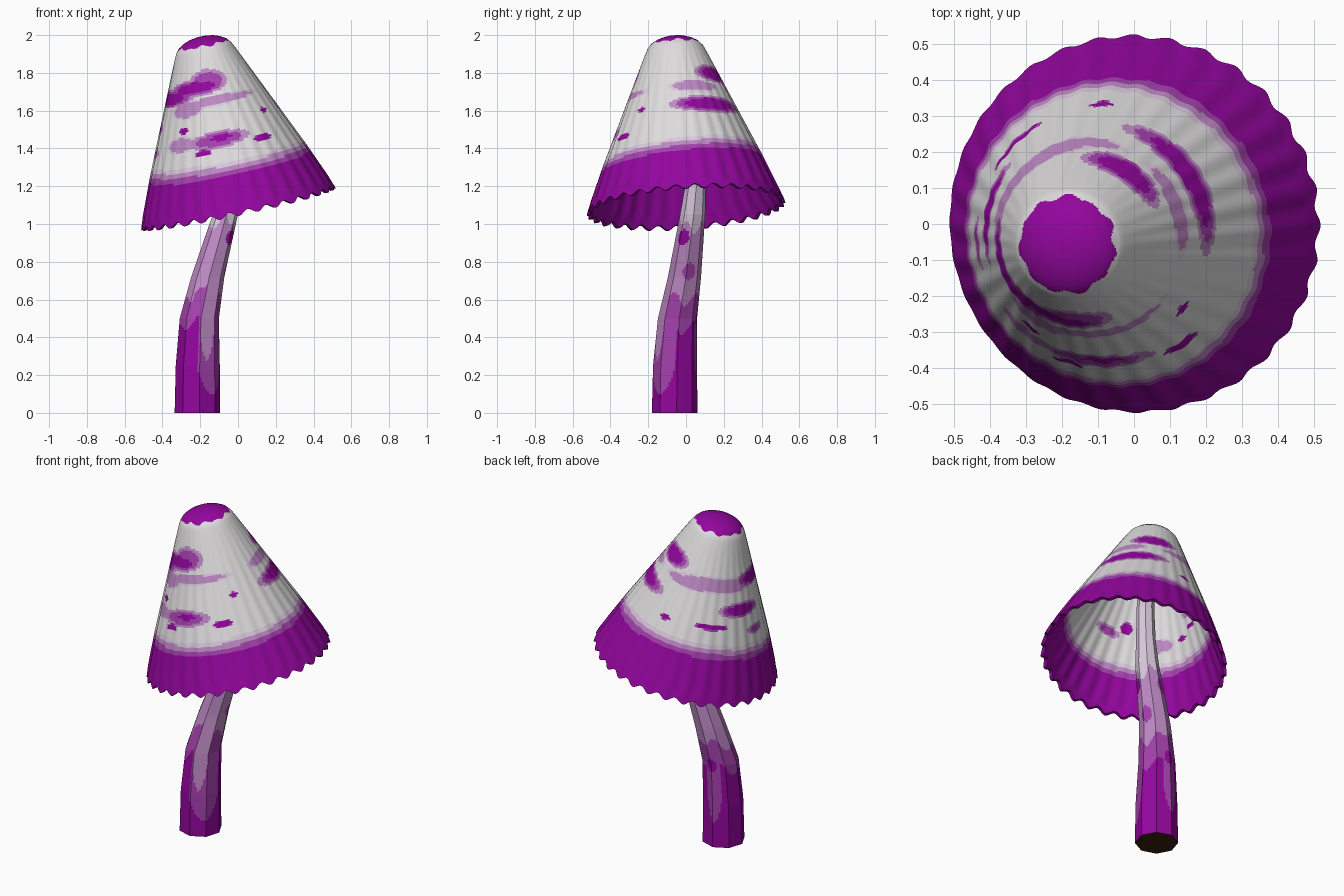
import bpy, bmesh, math
from mathutils import Vector

if "Cube" in bpy.data.objects:
    bpy.data.objects.remove(bpy.data.objects["Cube"])

PURPLE, MID, LILAC, PALE, WHITE = range(5)


def material(name, rgb):
    m = bpy.data.materials.new(name)
    m.diffuse_color = (*rgb, 1)
    m.use_nodes = True
    m.node_tree.nodes["Principled BSDF"].inputs["Base Color"].default_value = m.diffuse_color
    return m


PAINTS = [material("purple", (0.290, 0.0018, 0.338)),
          material("mid purple", (0.366, 0.053, 0.413)),
          material("lilac", (0.51, 0.25, 0.55)),
          material("pale lilac", (0.70, 0.58, 0.72)),
          material("off white", (0.73, 0.715, 0.715))]
BROWN = material("dark brown", (0.04, 0.016, 0.004))


def lerp_table(table, t):
    """Linear interpolation in rows (t, a, b, ...)."""
    for p, q in zip(table, table[1:]):
        if t <= q[0]:
            f = (t - p[0]) / (q[0] - p[0])
            return [a + (b - a) * f for a, b in zip(p[1:], q[1:])]
    return list(table[-1][1:])


def turn(a, b):
    """Signed difference of two angles in degrees."""
    return (a - b + 180) % 360 - 180


def skin(name, rings, paint, mats):
    """Quads between closed rings of points; paint(row, column) gives the colour."""
    bm = bmesh.new()
    rows = [[bm.verts.new(p) for p in ring] for ring in rings]
    n = len(rows[0])
    for i in range(len(rows) - 1):
        for j in range(n):
            k = (j + 1) % n
            f = bm.faces.new((rows[i][j], rows[i][k], rows[i + 1][k], rows[i + 1][j]))
            f.material_index = paint(i, j)
    bmesh.ops.remove_doubles(bm, verts=bm.verts, dist=1e-5)
    me = bpy.data.meshes.new(name)
    bm.to_mesh(me)
    bm.free()
    for m in mats:
        me.materials.append(m)
    ob = bpy.data.objects.new(name, me)
    bpy.context.collection.objects.link(ob)
    return ob


# ---- Cap: tilted fluted cone with a round tip, thin shell
CENTRE = Vector((0, 0, 1.09))
TILT = Vector((0, 0, 1)).rotation_difference(Vector((-0.21, -0.065, 0.975)))
FLUTES, SUB = 32, 10
COLS = FLUTES * SUB
PROFILE = [(0, 0.523), (0.25, 0.421), (0.79, 0.183), (0.83, 0.165), (0.865, 0.148),
           (0.888, 0.128), (0.906, 0.098), (0.918, 0.065), (0.924, 0.03), (0.926, 0.0)]

# Spots: angle, height, half angle, half height, kind (index into RINGS)
SPOTS = [
    (-157, 0.640, 28, 0.030, 1), (-113, 0.678, 28, 0.028, 1), (-95, 0.70, 24, 0.055, 4),
    (57, 0.682, 22, 0.035, 1), (33, 0.493, 28, 0.033, 1),
    (20, 0.60, 27, 0.030, 0), (140, 0.62, 48, 0.036, 0), (100, 0.60, 30, 0.026, 0),
    (-88, 0.595, 45, 0.022, 0), (-125, 0.57, 18, 0.035, 0),
    (-91, 0.402, 10, 0.014, 2), (-94, 0.395, 24, 0.038, 4), (-108, 0.34, 6, 0.016, 2),
    (-130, 0.40, 14, 0.035, 0), (-127, 0.47, 5, 0.015, 2), (-40, 0.49, 4, 0.012, 2),
    (-56, 0.355, 8, 0.015, 2), (168, 0.49, 18, 0.026, 1),
    (135, 0.405, 14, 0.015, 2), (91, 0.39, 5, 0.012, 2), (185, 0.37, 10, 0.022, 3),
]
INSIDE_SPOTS = [(-93, 0.42, 12, 0.025, 3), (-112, 0.47, 6, 0.03, 2), (-145, 0.39, 16, 0.035, 0),
                (172, 0.44, 5, 0.014, 2), (187, 0.40, 5, 0.012, 2),
                (33, 0.493, 28, 0.033, 1), (168, 0.52, 14, 0.03, 0)]
RINGS = [((1, LILAC), (1.2, PALE)),                     # faint
         ((1, PURPLE), (1.3, MID), (1.55, LILAC)),      # strong with halo
         ((1, PURPLE), (1.15, MID)),                    # dot
         ((0.8, MID), (1.2, LILAC)),                    # smudge
         ((0.85, MID), (1.15, LILAC))]                  # halo


def cap_colour(h, deg, spots):
    t = math.radians(deg)
    if h > 0.880 + 0.005 * math.sin(t * 11) + 0.004 * math.sin(t * 7 + 1):
        return PURPLE
    edge = h - (0.222 + 0.022 * math.sin(t) - 0.004 * math.cos(t))
    for limit, col in ((0, PURPLE), (0.028, MID), (0.053, LILAC), (0.074, PALE)):
        if edge < limit:
            return col
    best = WHITE
    for a, hh, da, dh, kind in spots:
        d = math.hypot(turn(deg, a) / da, (h - hh) / dh)
        for limit, col in RINGS[kind]:
            if d < limit:
                best = min(best, col)
                break
    return best


def cap_ring(h, inner):
    r = lerp_table(PROFILE, h)[0]
    fade = max(0, 1 - h / 0.87)
    rim = max(0, 1 - h / 0.06)
    ring = []
    for j in range(COLS):
        t = 2 * math.pi * j / COLS
        wave = math.cos(FLUTES * t)            # soft flutes, toothed rim
        rr = r + 0.0042 * fade * wave
        hh = h - 0.013 * rim * wave
        if inner:
            rr, hh = rr - 0.02, hh - 0.03 * h
        rr = max(rr, 0) if r > 0 else 0
        ring.append(CENTRE + TILT @ Vector((rr * math.cos(t), rr * math.sin(t), hh)))
    return ring


STEPS = ([0.79 * i / 70 for i in range(71)]
         + [0.81, 0.83, 0.848, 0.865, 0.869, 0.873, 0.877, 0.881, 0.885, 0.888,
            0.897, 0.906, 0.918, 0.924, 0.926])
HS = [(h, True) for h in reversed(STEPS)] + [(h, False) for h in STEPS]


def cap_paint(i, j):
    return cap_colour((HS[i][0] + HS[i + 1][0]) / 2, 360 * (j + 0.5) / COLS,
                      INSIDE_SPOTS if HS[i][1] else SPOTS)


cap = skin("mushroom_cap", [cap_ring(h, inner) for h, inner in HS], cap_paint, PAINTS)
bpy.context.view_layer.objects.active = cap
cap.select_set(True)
bpy.ops.object.shade_smooth_by_angle(angle=math.radians(35))

# ---- Stem: bent, tapering eight-sided tube
PATH = [(0, -0.215, -0.06, 0.121), (0.25, -0.213, -0.058, 0.117), (0.5, -0.205, -0.045, 0.104),
        (0.72, -0.16, -0.008, 0.088), (1.05, -0.067, 0.035, 0.067), (1.2, -0.045, 0.05, 0.055),
        (1.4, -0.05, 0.04, 0.05), (1.6, -0.09, 0.0, 0.045)]
SIDES, SPLIT, LEVELS = 8, 8, 128
TURN = math.radians(5)


def stem_ring(z):
    x, y, r = lerp_table(PATH, z)
    corners = [Vector((x + r * math.cos(TURN + 2 * math.pi * k / SIDES),
                       y + r * math.sin(TURN + 2 * math.pi * k / SIDES), z))
               for k in range(SIDES)]
    return [corners[k].lerp(corners[(k + 1) % SIDES], s / SPLIT)
            for k in range(SIDES) for s in range(SPLIT)]


# Blobs on the stem: angle, height, half angle, half height, colour
BLOBS = [(-30, 0.93, 28, 0.04, PURPLE), (15, 0.75, 25, 0.045, MID), (110, 0.92, 25, 0.045, MID),
         (-10, 0.55, 25, 0.04, MID), (-105, 0.62, 20, 0.04, MID), (95, 0.50, 18, 0.04, PURPLE)]
# Paler streaks: angle, half width, start height, colour
STREAKS = [(-64, 22, 0.28, LILAC), (-46, 46, 0.10, MID), (98, 24, 0.15, MID)]


def stem_paint(i, j):
    z = 1.6 * (i + 0.5) / LEVELS
    deg = 5 + 360 * (j + 0.5) / (SIDES * SPLIT)
    for a, zz, da, dz, col in BLOBS:
        if math.hypot(turn(deg, a) / da, (z - zz) / dz) < 1:
            return col
    t = math.radians(deg)
    v = z + 0.03 * math.sin(2 * t + 1) + 0.025 * math.sin(5 * t)
    colour = PALE
    for limit, col in ((0.47, PURPLE), (0.62, MID), (1.0, LILAC)):
        if v < limit:
            colour = col
            break
    for a, half, start, col in STREAKS:
        off = abs(turn(deg, a)) / half
        if off < 1 and z > start + 0.14 * off * off:
            colour = max(colour, col)
    return colour


skin("mushroom_stem", [stem_ring(1.6 * i / LEVELS) for i in range(LEVELS + 1)],
     stem_paint, PAINTS)

# ---- Dark underside of the stem
foot = stem_ring(0)[::SPLIT]
me = bpy.data.meshes.new("stem_underside")
me.from_pydata([tuple(p) for p in foot], [], [tuple(reversed(range(SIDES)))])
me.materials.append(BROWN)
bpy.context.collection.objects.link(bpy.data.objects.new("stem_underside", me))
